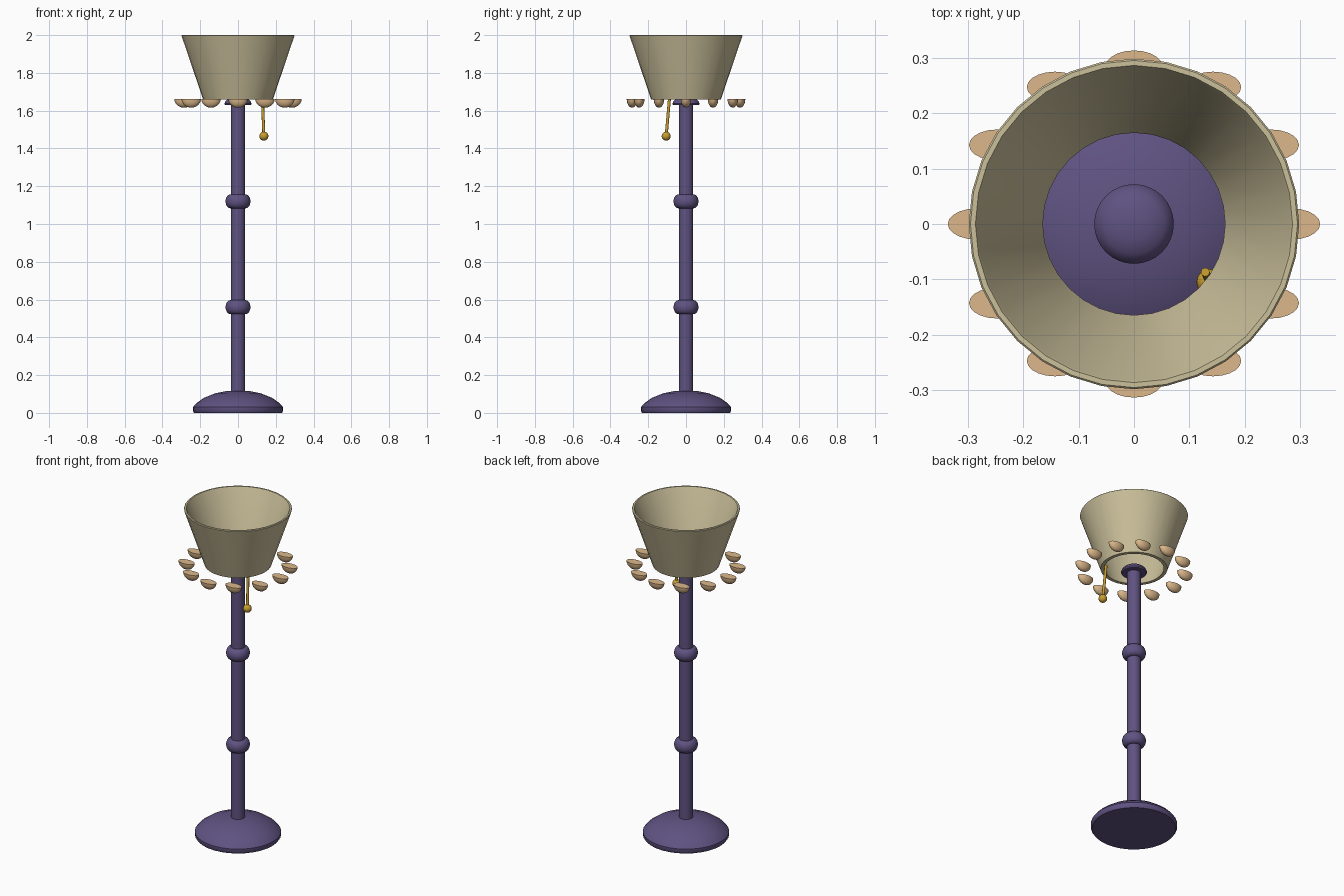
import bpy, bmesh, math
from mathutils import Vector

cube = bpy.data.objects.get("Cube")
if cube:
    bpy.data.objects.remove(cube, do_unlink=True)


def material(name, rgb):
    m = bpy.data.materials.new(name)
    m.use_nodes = True
    m.diffuse_color = (*rgb, 1)
    bsdf = next(n for n in m.node_tree.nodes if n.type == 'BSDF_PRINCIPLED')
    bsdf.inputs["Base Color"].default_value = (*rgb, 1)
    return m


PURPLE = material("purple", (0.115, 0.085, 0.22))
CREAM = material("cream", (0.60, 0.53, 0.33))
TAN = material("tan", (0.72, 0.48, 0.26))
GOLD = material("gold", (0.58, 0.34, 0.03))


def finish(name, bm, mat, angle=35):
    bmesh.ops.remove_doubles(bm, verts=bm.verts, dist=1e-5)
    bmesh.ops.recalc_face_normals(bm, faces=bm.faces)
    mesh = bpy.data.meshes.new(name)
    bm.to_mesh(mesh)
    bm.free()
    mesh.materials.append(mat)
    ob = bpy.data.objects.new(name, mesh)
    bpy.context.collection.objects.link(ob)
    bpy.ops.object.select_all(action='DESELECT')
    ob.select_set(True)
    bpy.context.view_layer.objects.active = ob
    bpy.ops.object.shade_smooth_by_angle(angle=math.radians(angle))
    return ob


def lathe(name, profile, mat, steps=32, closed=False):
    """Spin an (r, z) profile around the z axis."""
    bm = bmesh.new()
    verts = [bm.verts.new((r, 0, z)) for r, z in profile]
    pairs = list(zip(verts, verts[1:]))
    if closed:
        pairs.append((verts[-1], verts[0]))
    edges = [bm.edges.new(p) for p in pairs]
    bmesh.ops.spin(bm, geom=verts + edges, cent=(0, 0, 0), axis=(0, 0, 1),
                   angle=2 * math.pi, steps=steps)
    return finish(name, bm, mat)


# Domed foot and pole
lathe("foot", [(0, 0), (0.232, 0), (0.239, 0.01), (0.239, 0.03), (0.222, 0.05),
               (0.18, 0.08), (0.12, 0.104), (0.06, 0.116), (0, 0.119)], PURPLE)
lathe("pole", [(0, 0.1), (0.038, 0.1), (0.038, 1.64), (0, 1.64)], PURPLE)

# Rounded collars on the pole
for label, z in (("lower", 0.56), ("upper", 1.12)):
    arc = [math.radians(a) for a in range(-90, 91, 20)]
    lathe(label + "_collar",
          [(0.03, z - 0.037)] +
          [(0.04 + 0.026 * math.cos(a), z + 0.037 * math.sin(a)) for a in arc] +
          [(0.03, z + 0.037)], PURPLE)

# Domed cap on top of the pole
lathe("pole_cap", [(0, 1.63), (0.068, 1.63), (0.072, 1.637), (0.067, 1.65),
                   (0.054, 1.662), (0.03, 1.67), (0, 1.673)], PURPLE)

# Open flared shade with wall thickness
lathe("shade", [(0.185, 1.66), (0.299, 1.997), (0.296, 2.0), (0.287, 2.0),
                (0.283, 1.993), (0.171, 1.675), (0.165, 1.66)], CREAM, closed=True)

# Ring of half-ellipsoid ornaments, all lying along x
for i in range(12):
    a = math.tau * i / 12
    bm = bmesh.new()
    bmesh.ops.create_uvsphere(bm, u_segments=20, v_segments=12, radius=1)
    cut = bmesh.ops.bisect_plane(bm, geom=bm.verts[:] + bm.edges[:] + bm.faces[:],
                                 plane_co=(0, 0, 0), plane_no=(0, 0, 1),
                                 clear_outer=True)
    bmesh.ops.holes_fill(bm, edges=[e for e in bm.edges if e.is_boundary])
    bmesh.ops.scale(bm, vec=(0.051, 0.028, 0.045), verts=bm.verts)
    bmesh.ops.translate(bm, vec=(0.286 * math.cos(a), 0.286 * math.sin(a), 1.661),
                        verts=bm.verts)
    finish(f"ornament_{i + 1}", bm, TAN)

# Pull cord and its ball
top, end = Vector((0.129, -0.087, 1.67)), Vector((0.137, -0.105, 1.465))
bm = bmesh.new()
bmesh.ops.create_cone(bm, cap_ends=True, segments=10, radius1=0.008, radius2=0.008,
                      depth=(top - end).length)
bmesh.ops.rotate(bm, verts=bm.verts, cent=(0, 0, 0),
                 matrix=(top - end).to_track_quat('Z', 'Y').to_matrix())
bmesh.ops.translate(bm, vec=(top + end) / 2, verts=bm.verts)
finish("pull_cord", bm, GOLD, 50)
bm = bmesh.new()
bmesh.ops.create_uvsphere(bm, u_segments=16, v_segments=10, radius=0.024)
bmesh.ops.translate(bm, vec=end, verts=bm.verts)
finish("pull_ball", bm, GOLD)
